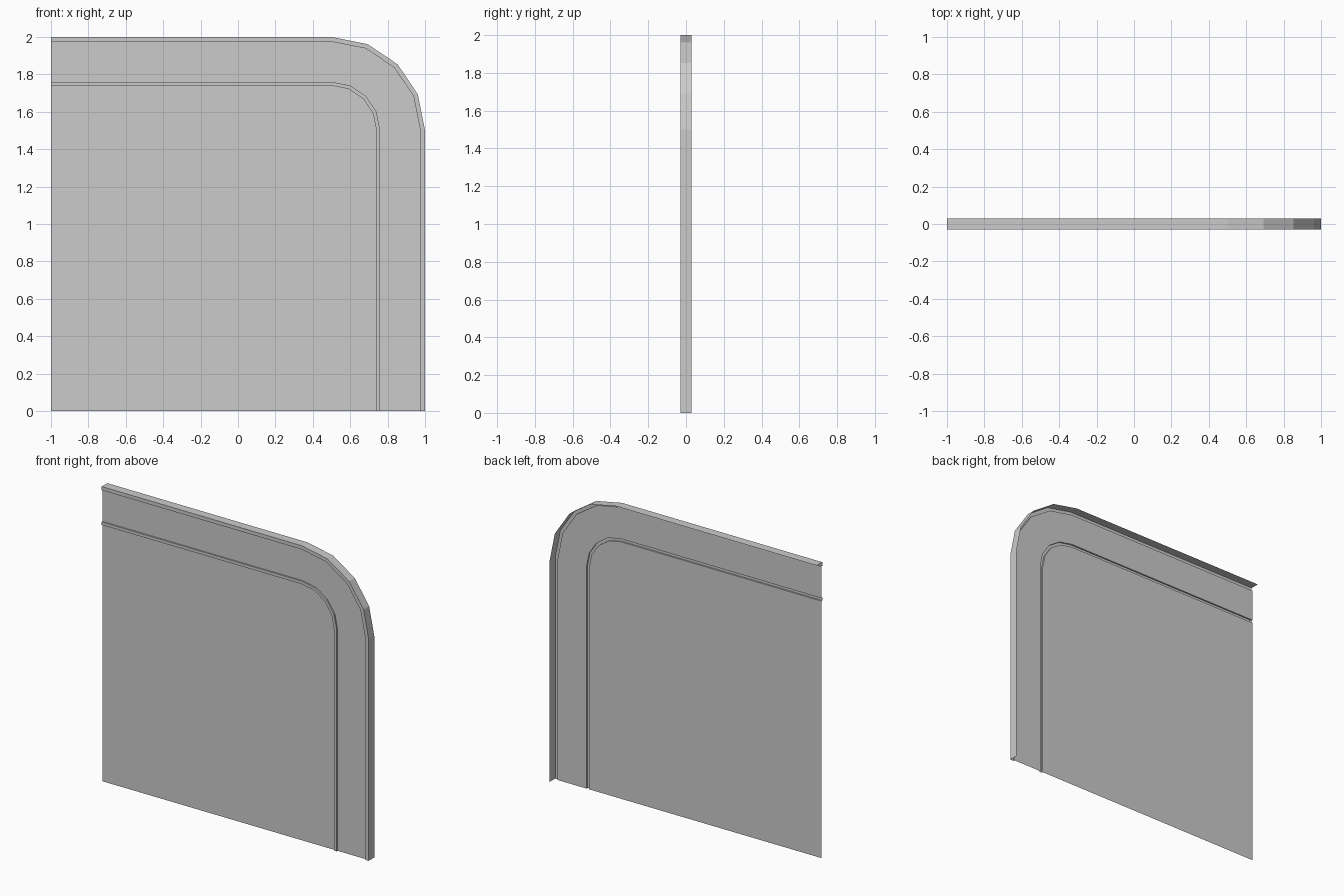
import bpy, bmesh
from math import sin, cos, pi

if "Cube" in bpy.data.objects:
    bpy.data.objects.remove(bpy.data.objects["Cube"])

CX, CZ, SEGS = 0.5, 1.5, 4   # corner centre and facets per corner

# cross-section from the panel outwards: (corner radius, y)
PROFILE = [(0.24, -0.02), (0.24, -0.03), (0.26, -0.03), (0.26, -0.02),   # raised bead
           (0.475, -0.02), (0.475, -0.03), (0.5, -0.03), (0.5, 0.03)]    # rim and folded flange


def path(bm, r, y):
    """Line up the right side, round the corner and along the top."""
    pts = [(CX + r, 0)]
    pts += [(CX + r * cos(i * pi / 2 / SEGS), CZ + r * sin(i * pi / 2 / SEGS))
            for i in range(SEGS + 1)]
    pts.append((-1, CZ + r))
    return [bm.verts.new((x, y, z)) for x, z in pts]


bm = bmesh.new()
rows = [path(bm, r, y) for r, y in PROFILE]

# flat inner sheet
bm.faces.new([bm.verts.new((-1, PROFILE[0][1], 0))] + rows[0])

# bead, border, rim and flange strips
for a, b in zip(rows, rows[1:]):
    for i in range(len(a) - 1):
        bm.faces.new((a[i], b[i], b[i + 1], a[i + 1]))

mesh = bpy.data.meshes.new("pressed_panel")
bm.to_mesh(mesh)
bm.free()
bpy.context.collection.objects.link(bpy.data.objects.new("pressed_panel", mesh))
